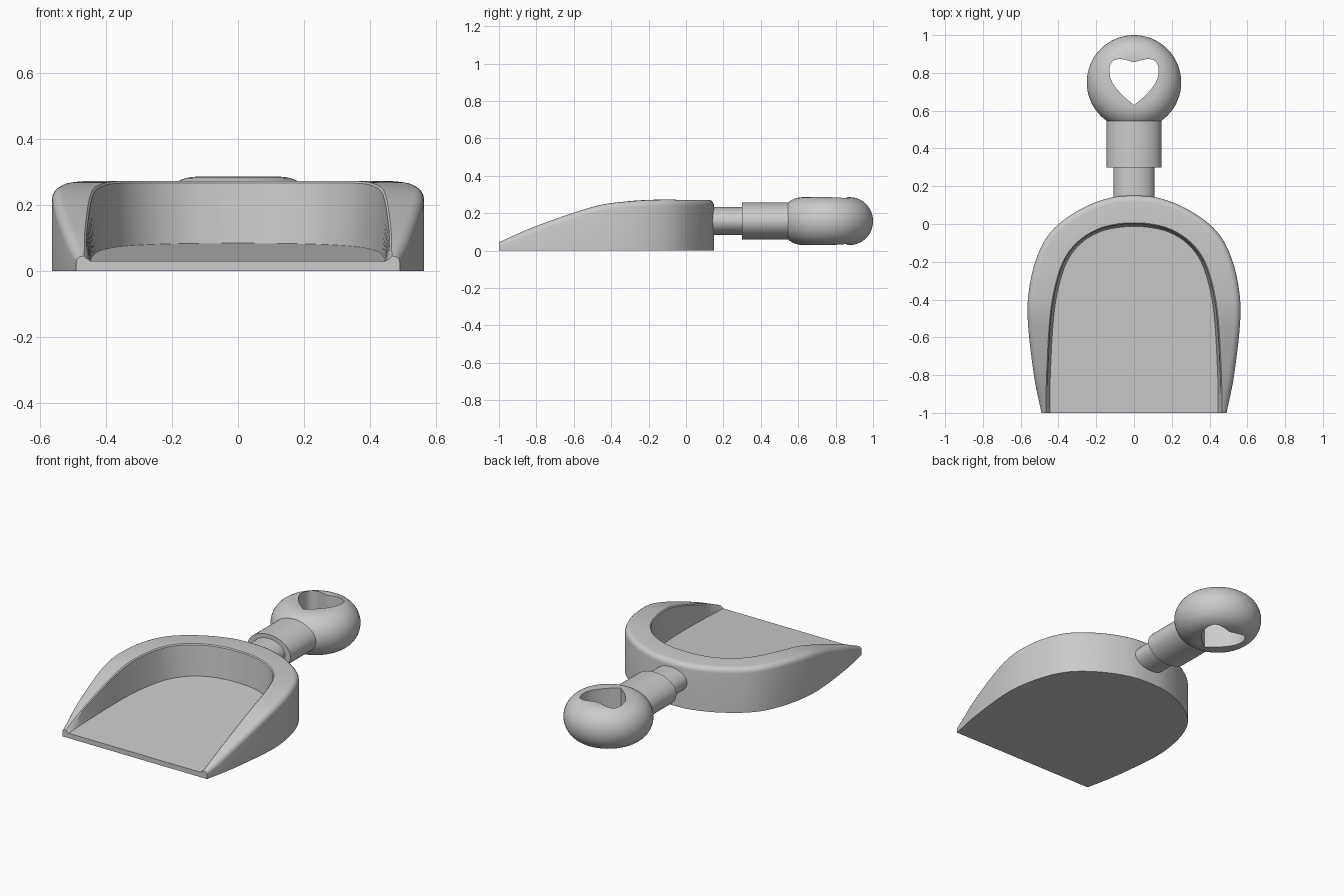
import bpy, bmesh, math
from mathutils import Vector

if "Cube" in bpy.data.objects:
    bpy.data.objects.remove(bpy.data.objects["Cube"])


def finish(name, bm):
    bmesh.ops.recalc_face_normals(bm, faces=bm.faces)
    mesh = bpy.data.meshes.new(name)
    bm.to_mesh(mesh)
    bm.free()
    ob = bpy.data.objects.new(name, mesh)
    bpy.context.collection.objects.link(ob)
    return ob


def activate(ob):
    bpy.ops.object.select_all(action='DESELECT')
    ob.select_set(True)
    bpy.context.view_layer.objects.active = ob


def smooth(ob):
    activate(ob)
    bpy.ops.object.shade_smooth_by_angle(angle=math.radians(32))


def spline(points, steps):
    """Catmull-Rom through points of any dimension, ends included."""
    pts = [Vector(p) for p in points]
    ext = [2 * pts[0] - pts[1]] + pts + [2 * pts[-1] - pts[-2]]
    out = []
    for a, b, c, d in zip(ext, ext[1:], ext[2:], ext[3:]):
        for k in range(steps):
            t = k / steps
            out.append(0.5 * (2 * b + (c - a) * t + (2 * a - 5 * b + 4 * c - d) * t * t
                              + (3 * b - a - 3 * c + d) * t ** 3))
    return out + [pts[-1]]


def bridge(bm, rings, closed):
    for r, s in zip(rings, rings[1:]):
        n = len(r)
        for j in range(n if closed else n - 1):
            k = (j + 1) % n
            bm.faces.new((r[j], r[k], s[k], s[j]))


# Pan: outer x, y / inner x, y / rim height, front corner to back centre
half = [
    (0.49, -1.0, 0.460, -1.0, 0.045),
    (0.53, -0.8, 0.457, -0.8, 0.132),
    (0.563, -0.5, 0.440, -0.5, 0.234),
    (0.55, -0.31, 0.410, -0.32, 0.263),
    (0.50, -0.14, 0.360, -0.18, 0.272),
    (0.42, -0.02, 0.280, -0.085, 0.272),
    (0.28, 0.08, 0.180, -0.028, 0.272),
    (0.13, 0.138, 0.080, -0.004, 0.272),
    (0.0, 0.15, 0.0, 0.0, 0.272),
]
controls = half + [(-a, b, -c, d, h) for a, b, c, d, h in reversed(half[:-1])]


def pan_section(s):
    o, i, h = Vector((s[0], s[1])), Vector((s[2], s[3])), s[4]
    width = (o - i).length
    d = (o - i) / width
    b = min(0.032, width * 0.65)
    pts = [(o, 0.0)]
    for k in range(6):
        a = math.pi / 2 * k / 5
        pts.append((o - d * b * (1 - math.cos(a)), h - b * (1 - math.sin(a))))
    pts += [(i + d * 0.006, h), (i, h - 0.006)]
    foot = i - d * 0.014
    pts.append((foot, 0.03 + 0.055 * (foot.y + 1)))
    return [(p.x, p.y, z) for p, z in pts]


bm = bmesh.new()
rings = [[bm.verts.new(p) for p in pan_section(s)] for s in spline(controls, 6)]
bridge(bm, rings, False)
bm.faces.new([r[0] for r in rings])            # underside
bm.faces.new([r[-1] for r in rings])           # sloping floor
bm.faces.new(rings[0] + rings[-1][::-1])       # front lip
smooth(finish("pan", bm))

ZC = 0.158


# Neck and sleeve: elliptical tubes along y
def oval_tube(name, rx, rz, y0, y1, n=48):
    bm = bmesh.new()
    rings = [[bm.verts.new((rx * math.cos(2 * math.pi * k / n), y,
                            ZC + rz * math.sin(2 * math.pi * k / n)))
              for k in range(n)] for y in (y0, y1)]
    bridge(bm, rings, True)
    for r in rings:
        bm.faces.new(r)
    smooth(finish(name, bm))


oval_tube("neck", 0.108, 0.075, 0.08, 0.34)
oval_tube("handle_sleeve", 0.145, 0.099, 0.30, 0.575)

# Grip: round-edged disc
bm = bmesh.new()
N, M = 64, 24
rings = []
for j in range(M + 1):
    a = -math.pi / 2 + math.pi * j / M
    r, z = 0.125 + 0.125 * math.cos(a), ZC + 0.128 * math.sin(a)
    rings.append([bm.verts.new((r * math.cos(2 * math.pi * k / N),
                                0.75 + r * math.sin(2 * math.pi * k / N), z))
                  for k in range(N)])
bridge(bm, rings, True)
bm.faces.new(rings[0])
bm.faces.new(rings[-1])
grip = finish("grip", bm)

# Heart-shaped hanging hole
side = spline([(0, 0.63), (0.065, 0.685), (0.115, 0.75), (0.131, 0.81),
               (0.115, 0.86), (0.07, 0.873), (0, 0.857)], 5)
outline = side + [Vector((-p.x, p.y)) for p in reversed(side[1:-1])]
bm = bmesh.new()
rings = [[bm.verts.new((p.x, p.y, z)) for p in outline] for z in (-0.2, 0.5)]
bridge(bm, rings, True)
for r in rings:
    bm.faces.new(r)
cutter = finish("heart_cutter", bm)
cutter.hide_render = True
mod = grip.modifiers.new("heart_hole", 'BOOLEAN')
mod.operation = 'DIFFERENCE'
mod.solver = 'EXACT'
mod.object = cutter
activate(grip)
bpy.ops.object.modifier_apply(modifier=mod.name)
bpy.data.objects.remove(cutter)
smooth(grip)
